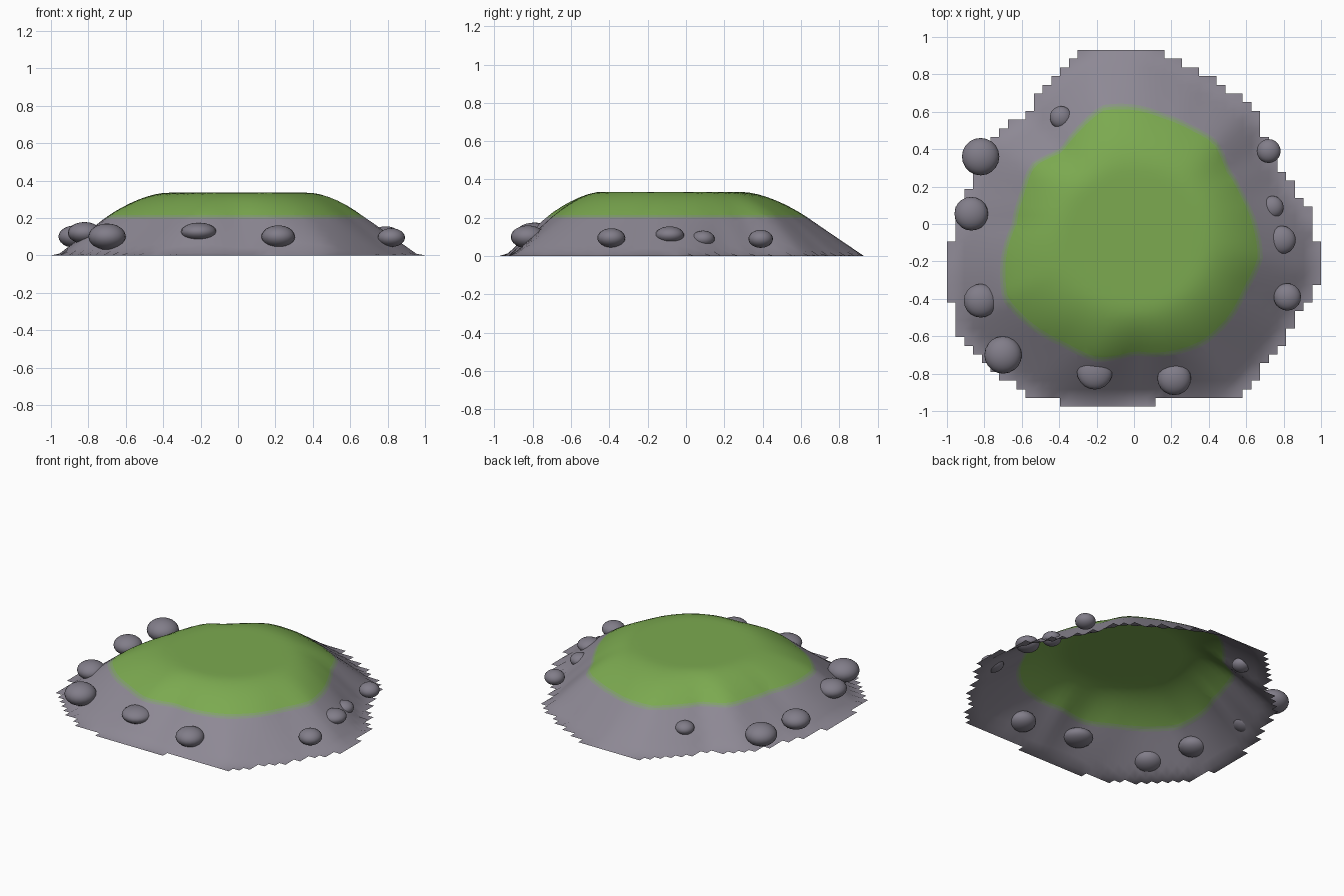
import bpy, bmesh, math

cube = bpy.data.objects.get("Cube")
if cube:
    bpy.data.objects.remove(cube, do_unlink=True)


def material(name, color):
    m = bpy.data.materials.new(name)
    m.use_nodes = True
    m.diffuse_color = (*color, 1)
    m.node_tree.nodes["Principled BSDF"].inputs["Base Color"].default_value = (*color, 1)
    return m


def mix(a, b, f):
    return tuple(p + (q - p) * f for p, q in zip(a, b))


ROCK, GRASS = (0.27, 0.25, 0.30), (0.20, 0.40, 0.08)
ground_mats = [material("rock_slope", ROCK),
               material("rock_grass_blend", mix(ROCK, GRASS, 0.33)),
               material("grass_rock_blend", mix(ROCK, GRASS, 0.67)),
               material("grass", GRASS)]
boulder_mat = material("boulder_stone", (0.22, 0.205, 0.25))

# Radii of the grass line and the shore, every 15 degrees from +x
GRASS_LINE = [.645, .60, .58, .62, .60, .60, .625, .645, .59, .55, .63, .62,
              .64, .725, .80, .775, .745, .755, .69, .72, .735, .72, .69, .70]
SHORE = [.93, .82, .80, .86, .84, .87, .93, .93, .86, .79, .87, .87,
         .92, 1.0, 1.07, 1.04, 1.04, .975, .93, .94, 1.04, .99, .97, 1.0]
TOP, LINE = 0.335, 0.205


def radius(table, angle):
    a = angle / math.tau * len(table)
    i = math.floor(a)
    return mix((table[i % len(table)],), (table[(i + 1) % len(table)],), a - i)[0]


def height(x, y):
    r, a = math.hypot(x, y), math.atan2(y, x)
    g, s = radius(GRASS_LINE, a), radius(SHORE, a)
    p = 0.37 - 0.08 * math.sin(a)          # edge of the flat top
    if r <= p:
        return TOP
    if r <= g:
        return TOP - (TOP - LINE) * ((r - p) / (g - p)) ** 1.7
    return max(0.0, LINE * (s - r) / (s - g))


# Island: height field on a square grid, keeping only cells that touch land
STEP, NX, NY = 2 / 43, 43, 42
bm = bmesh.new()
grid = {}
for i in range(NX + 1):
    for j in range(NY + 1):
        x, y = (i - NX / 2) * STEP, (j - NY / 2) * STEP
        grid[i, j] = bm.verts.new((x, y, height(x, y)))
for i in range(NX):
    for j in range(NY):
        cell = [grid[i, j], grid[i + 1, j], grid[i + 1, j + 1], grid[i, j + 1]]
        if max(v.co.z for v in cell) > 0:
            bm.faces.new(cell)
bmesh.ops.delete(bm, geom=[v for v in bm.verts if not v.link_faces], context="VERTS")

# Cut along level lines so the grass edge is clean
levels = [LINE - 0.01, LINE, LINE + 0.01]
for z in levels:
    bmesh.ops.bisect_plane(bm, geom=bm.verts[:] + bm.edges[:] + bm.faces[:],
                           plane_co=(0, 0, z), plane_no=(0, 0, 1), dist=1e-5)
for f in bm.faces:
    f.material_index = sum(f.calc_center_median().z > z for z in levels)
    f.smooth = True
mesh = bpy.data.meshes.new("island")
bm.to_mesh(mesh)
bm.free()
for m in ground_mats:
    mesh.materials.append(m)
bpy.context.collection.objects.link(bpy.data.objects.new("island", mesh))

# Boulders around the shore: x, y, z, width radius, height radius
BOULDERS = [(-.82, .36, .10, .10, .07), (-.87, .055, .10, .09, .06),
            (-.82, -.41, .12, .09, .058), (-.70, -.70, .10, .10, .07),
            (-.21, -.79, .125, .095, .05), (.215, -.825, .10, .09, .06),
            (.82, -.39, .095, .073, .05), (.79, -.085, .11, .075, .045),
            (.74, .09, .09, .06, .043), (.72, .39, .09, .064, .047),
            (-.39, .57, .11, .06, .042)]
for n, (x, y, z, w, h) in enumerate(BOULDERS, 1):
    bpy.ops.mesh.primitive_uv_sphere_add(segments=20, ring_count=12, radius=1,
                                         location=(x, y, z))
    ob = bpy.context.object
    ob.name = f"boulder_{n}"
    ob.scale = (w, w, h)
    bpy.ops.object.shade_smooth()
    ob.data.materials.append(boulder_mat)
